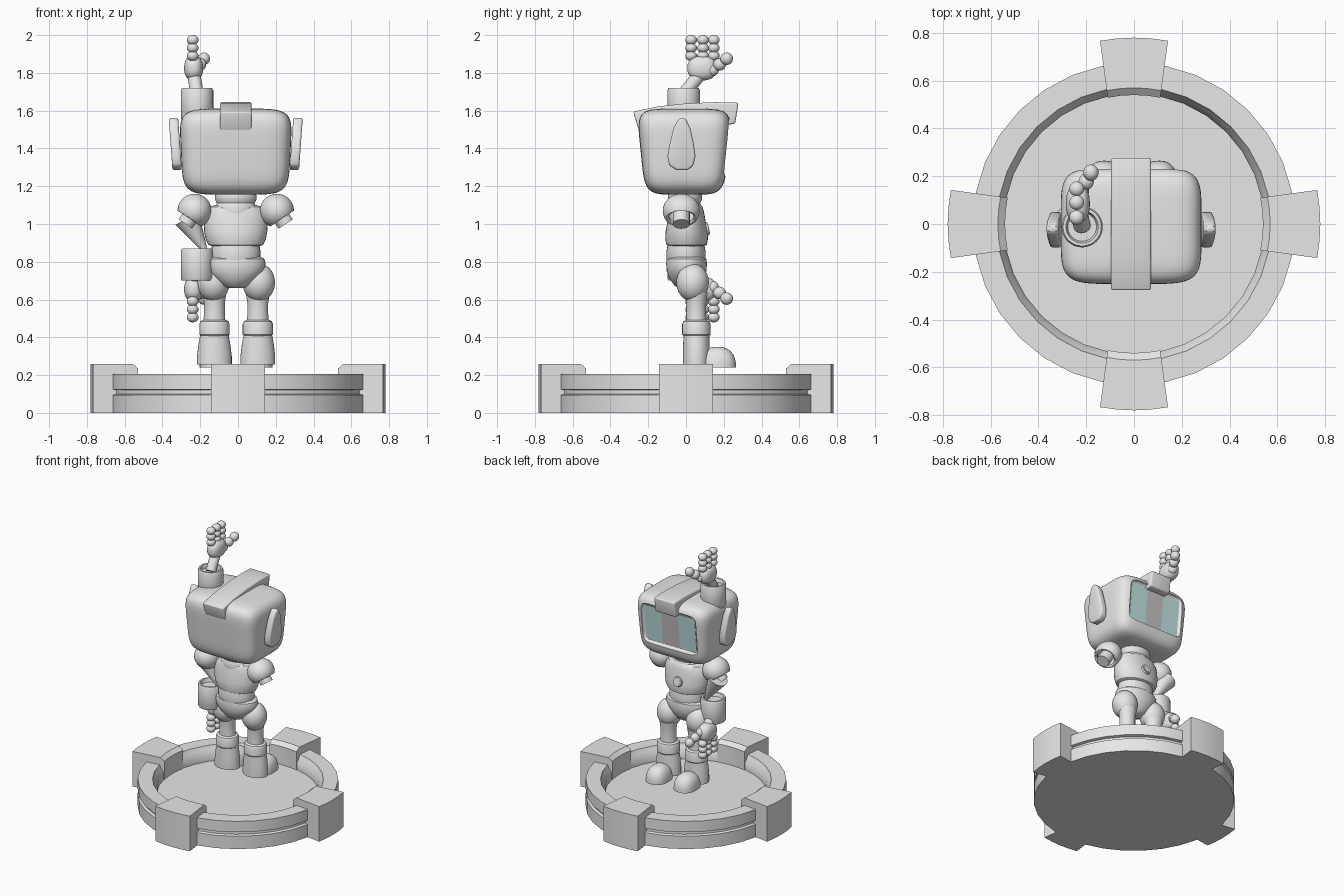
import bpy, bmesh, math
from mathutils import Vector, Matrix

if "Cube" in bpy.data.objects:
    bpy.data.objects.remove(bpy.data.objects["Cube"], do_unlink=True)


def material(name, rgb):
    m = bpy.data.materials.new(name)
    m.use_nodes = True
    m.diffuse_color = (*rgb, 1)
    m.node_tree.nodes["Principled BSDF"].inputs["Base Color"].default_value = (*rgb, 1)
    return m


GREY = material("light_grey", (0.8, 0.8, 0.8))
TEAL = material("screen_teal", (0.55, 0.8, 0.78))
DIM = material("screen_grey", (0.58, 0.56, 0.57))


def finish(bm, name, mat=GREY, angle=35, bevel=0):
    """Turn a bmesh into an object with smooth shading and sharp edges."""
    bmesh.ops.recalc_face_normals(bm, faces=bm.faces)
    if bevel:
        edges = [e for e in bm.edges if len(e.link_faces) == 2 and e.calc_face_angle() > 0.6]
        bmesh.ops.bevel(bm, geom=edges, offset=bevel, segments=3, profile=0.5, affect='EDGES')
    me = bpy.data.meshes.new(name)
    bm.to_mesh(me)
    bm.free()
    me.materials.append(mat)
    me.shade_smooth()
    me.set_sharp_from_angle(angle=math.radians(angle))
    ob = bpy.data.objects.new(name, me)
    bpy.context.collection.objects.link(ob)
    return ob


def loft(name, rings, n=32, center=(0, 0), bevel=0):
    """Stack of ellipses (z, rx, ry), closed at both ends."""
    bm = bmesh.new()
    loops = []
    for z, rx, ry in rings:
        loops.append([bm.verts.new((center[0] + rx * math.cos(2 * math.pi * i / n),
                                    center[1] + ry * math.sin(2 * math.pi * i / n), z))
                      for i in range(n)])
    for a, b in zip(loops, loops[1:]):
        for i in range(n):
            j = (i + 1) % n
            bm.faces.new((a[i], a[j], b[j], b[i]))
    bm.faces.new(loops[0][::-1])
    bm.faces.new(loops[-1])
    return finish(bm, name, bevel=bevel)


def blob(name, c, half, p=2, cuts=9, taper=(0, 0), cut=None, fill=True, rot=0):
    """Rounded box or ball; taper narrows it downward, cut slices one side away."""
    bm = bmesh.new()
    bmesh.ops.create_cube(bm, size=2)
    bmesh.ops.subdivide_edges(bm, edges=bm.edges[:], cuts=cuts, use_grid_fill=True)
    turn = Matrix.Rotation(rot, 3, 'X')
    for v in bm.verts:
        q = Vector([math.tan(a * math.pi / 4) for a in v.co]) if p < 4 else v.co.copy()
        q /= sum(abs(a) ** p for a in q) ** (1 / p)
        q.x *= half[0] * (1 + taper[0] * q.z)
        q.y *= half[1] * (1 + taper[1] * q.z)
        q.z *= half[2]
        v.co = turn @ q + Vector(c)
    if cut:
        point, normal = cut
        res = bmesh.ops.bisect_plane(bm, geom=bm.verts[:] + bm.edges[:] + bm.faces[:],
                                     plane_co=Vector(c) + Vector(point),
                                     plane_no=normal, clear_outer=True)
        if fill:
            edges = [e for e in res["geom_cut"] if isinstance(e, bmesh.types.BMEdge)]
            bmesh.ops.contextual_create(bm, geom=edges)
    return finish(bm, name)


def tube(name, a, b, r1, r2):
    a, b = Vector(a), Vector(b)
    bm = bmesh.new()
    m = Matrix.Translation((a + b) / 2) @ (b - a).to_track_quat('Z', 'Y').to_matrix().to_4x4()
    bmesh.ops.create_cone(bm, cap_ends=True, segments=24, radius1=r1, radius2=r2,
                          depth=(b - a).length, matrix=m)
    return finish(bm, name)


def prism(name, pts, place, depth, bevel=0, mat=GREY):
    """Extrude a 2D outline; place maps (u, v) to 3D."""
    bm = bmesh.new()
    face = bm.faces.new([bm.verts.new(place(u, v)) for u, v in pts])
    out = bmesh.ops.extrude_face_region(bm, geom=[face])
    bmesh.ops.translate(bm, vec=depth, verts=[g for g in out["geom"] if isinstance(g, bmesh.types.BMVert)])
    return finish(bm, name, mat, bevel=bevel)


MID = -0.012

# Round platform with a side groove and sunken floor
base = [(0, .675), (.095, .675), (.1, .655), (.12, .655), (.125, .675),
        (.205, .675), (.205, .575), (.18, .565), (.15, .545), (.1, .545)]
loft("platform", [(z, r, r) for z, r in base])

# Four wedge clamps around the platform
for k in range(4):
    spin = Matrix.Rotation(k * math.pi / 2, 3, 'Z')
    bm = bmesh.new()
    profile = [(.54, 0), (.78, 0), (.78, .26), (.57, .26), (.54, .235)]
    slices = []
    for t in (-1, -.5, 0, .5, 1):
        row = []
        for r, z in profile:
            w = .11 + (r - .54) * .135
            y = t * w
            row.append(bm.verts.new(spin @ Vector((math.sqrt(r * r - y * y), y, z))))
        slices.append(row)
    for a, b in zip(slices, slices[1:]):
        for i in range(5):
            j = (i + 1) % 5
            bm.faces.new((a[i], a[j], b[j], b[i]))
    bm.faces.new(slices[0])
    bm.faces.new(slices[-1][::-1])
    finish(bm, "platform_clamp_%d" % (k + 1))

# Head with a recessed face opening
TILT = math.radians(-6)
head = blob("head", (MID, -.008, 1.383), (.29, .232, .228), p=5.5, cuts=23, taper=(.04, .1))
cutter = blob("face_cutter", (MID, .255, 1.4), (.225, .065, .15), p=9, cuts=15, rot=TILT)
cutter.hide_render = True
mod = head.modifiers.new("face_opening", 'BOOLEAN')
mod.operation = 'DIFFERENCE'
mod.object = cutter
bpy.context.view_layer.update()
cut_mesh = bpy.data.meshes.new_from_object(head.evaluated_get(bpy.context.evaluated_depsgraph_get()))
head.modifiers.clear()
head.data = cut_mesh
cut_mesh.set_sharp_from_angle(angle=math.radians(35))
bpy.data.objects.remove(cutter, do_unlink=True)

# Screen of three upright panels
for i, mat in enumerate((TEAL, DIM, TEAL)):
    x0 = MID - .207 + i * .138
    prism("screen_panel_%d" % (i + 1), [(0, -.132), (.138, -.132), (.138, .132), (0, .132)],
          lambda u, v: (x0 + u, .19 + v * .105, 1.4 + v), (0, .008, 0), mat=mat)

# Band over the crown
band = [(-.25, 1.495), (-.28, 1.595), (-.15, 1.622), (0, 1.638), (.15, 1.645), (.278, 1.642),
        (.26, 1.53), (.2, 1.525), (.18, 1.58), (-.18, 1.56), (-.2, 1.5)]
prism("head_band", band, lambda u, v: (MID - .084, u, v), (.168, 0, 0), bevel=.01)

# Ears
ear = [(-.05, 1.285), (.01, 1.285), (.04, 1.31), (.05, 1.36), (.04, 1.43), (.022, 1.51), (0, 1.555),
       (-.02, 1.565), (-.04, 1.555), (-.065, 1.51), (-.085, 1.43), (-.098, 1.36), (-.088, 1.31)]
for side, s in (("left", 1), ("right", -1)):
    prism(side + "_ear", ear, lambda u, v: (MID + s * (.285 + .02 * (v - 1.285) / .28), u, v),
          (s * .05, 0, 0), bevel=.012)

# Neck, chest, waist and pelvis
loft("neck", [(1.05, .1, .085), (1.09, .11, .09), (1.11, .1, .08), (1.13, .11, .09),
              (1.15, .11, .09), (1.2, .09, .075)], center=(MID, -.005))
loft("chest", [(.88, .12, .09), (.89, .145, .107), (.92, .16, .113), (.96, .167, .111), (1.02, .17, .1),
               (1.06, .163, .093), (1.09, .14, .085), (1.1, .11, .075)], center=(MID, .003))
loft("waist", [(.78, .12, .095), (.81, .13, .103), (.86, .13, .103), (.92, .12, .09)], center=(MID, 0))
loft("pelvis", [(.66, .04, .04), (.675, .075, .065), (.71, .115, .09), (.75, .15, .105),
                (.79, .158, .108), (.815, .152, .105), (.825, .135, .095)], center=(MID, .003))

# Chest disc
bm = bmesh.new()
for r, d in ((.037, .014), (.027, .018)):
    bmesh.ops.create_cone(bm, cap_ends=True, segments=24, radius1=r, radius2=r * .9, depth=d,
                          matrix=Matrix.Translation((MID, .113, .975)) @ Matrix.Rotation(math.radians(-78), 4, 'X'))
finish(bm, "chest_disc")

# Legs
for side, s in (("left", 1), ("right", -1)):
    c = (-.01 + s * .115, .055)
    blob(side + "_thigh", (c[0] + s * .005, .035, .69), (.086, .086, .1))
    loft(side + "_shin", [(.45, .062, .055), (.52, .055, .052), (.58, .055, .052), (.64, .065, .06)], center=c)
    loft(side + "_boot_cuff", [(.405, .07, .066), (.415, .08, .075), (.47, .08, .075),
                               (.485, .074, .069), (.492, .06, .056)], center=c)
    loft(side + "_boot", [(.255, .092, .072), (.3, .092, .072), (.36, .085, .07), (.42, .074, .068)], center=c)
    blob(side + "_toe", (c[0], .165, .24), (.078, .1, .11), p=2.4, cut=((0, 0, 0), (0, 0, -1)))

# Hollow shoulder caps with arm stubs
for side, s in (("left", 1), ("right", -1)):
    c = Vector((MID + s * .218, -.025, 1.07))
    aim = Vector((s * .55, 0, -.83))
    cap = blob(side + "_shoulder", c, (.09, .098, .09), cut=(aim * .05, aim), fill=False)
    solid = cap.modifiers.new("thickness", 'SOLIDIFY')
    solid.thickness = .02
    tube(side + "_arm_stub", c, c + aim * .085, .045, .045)

# Tapering elbow on the lowered arm
tube("right_elbow", (-.27, .01, 1.03), (-.17, .01, .85), .07, .012)


def cuff(name, z0, z1):
    h = .025
    loft(name, [(z0 + h, .06, .06), (z0, .068, .068), (z0, .08, .08), (z0 + .012, .086, .086),
                (z1 - .012, .086, .086), (z1, .08, .08), (z1, .068, .068), (z1 - h, .06, .06)],
         center=(-.217, -.012))


def hand(name, z, s):
    """Palm, three fingers and a thumb; s points the fingers up or down."""
    tube(name + "_wrist", (-.217, -.01, z - s * .05), (-.235, .08, z + s * .06), .035, .035)
    blob(name + "_palm", (-.235, .085, z + s * .085), (.05, .078, .065), p=2.4)
    for f, y in enumerate((.027, .09, .147)):
        for k in range(3):
            blob("%s_finger_%d_%d" % (name, f + 1, k + 1), (-.24, y, z + s * (.15 + .042 * k)),
                 (.031, .031, .027), cuts=5)
    for k in range(3):
        t = k / 2
        blob("%s_thumb_%d" % (name, k + 1), (-.22 + .04 * t, .14 + .075 * t, z + s * (.075 + .06 * t)),
             (.032, .034, .033), cuts=5)


# Raised and lowered forearms
cuff("raised_cuff", 1.55, 1.72)
hand("raised_hand", 1.74, 1)
cuff("lowered_cuff", .70, .87)
hand("lowered_hand", .74, -1)
